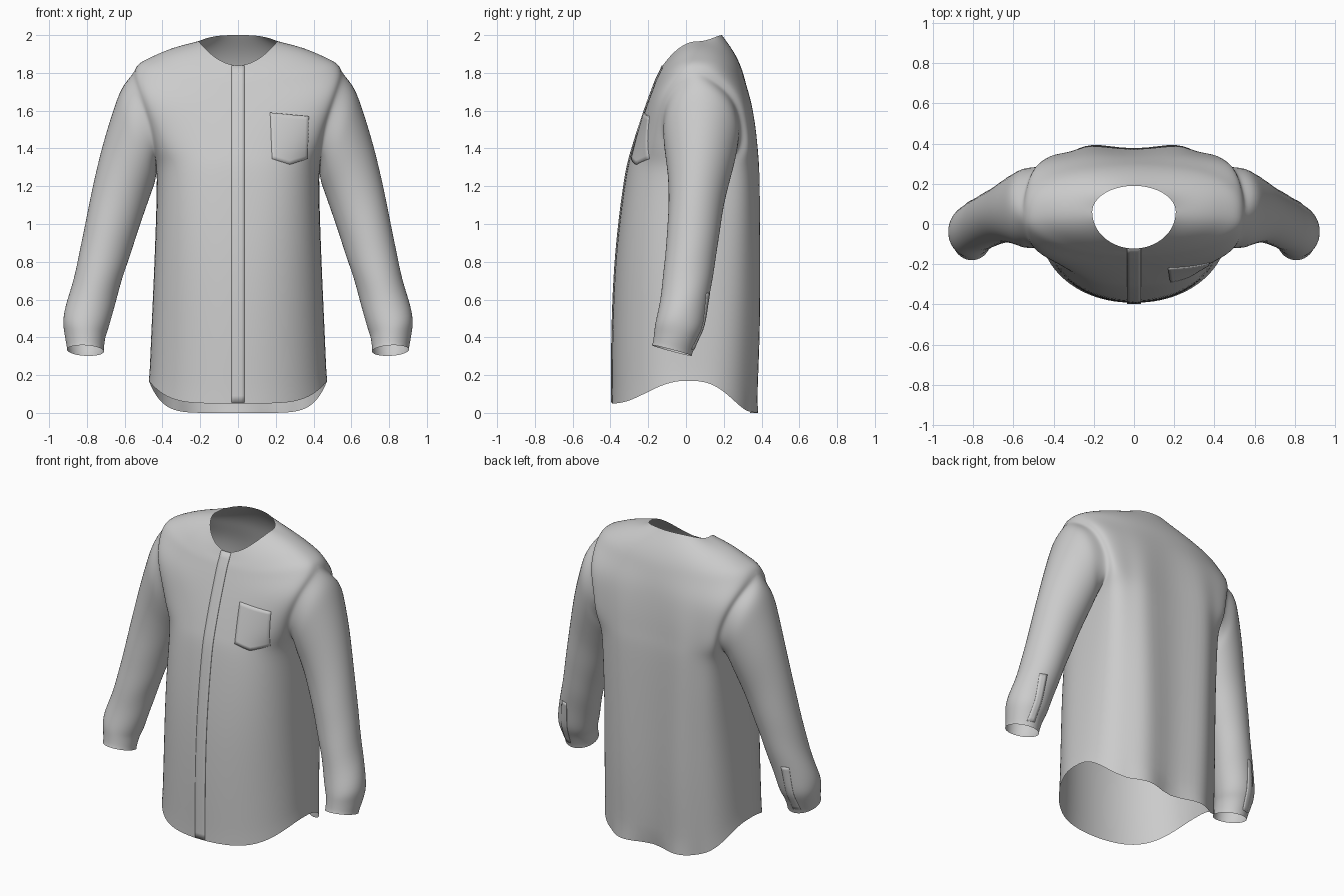
import bpy, bmesh, math
from mathutils import Vector
from mathutils.bvhtree import BVHTree

if "Cube" in bpy.data.objects:
    bpy.data.objects.remove(bpy.data.objects["Cube"])

SUB, ARC = 6, 24


def catmull(keys, sub=SUB):
    """Smooth in-between rows for a list of n-dimensional key rows."""
    k = [Vector(r) for r in keys]
    out = []
    for i in range(len(k) - 1):
        a, b = k[max(i - 1, 0)], k[i]
        c, d = k[i + 1], k[min(i + 2, len(k) - 1)]
        for s in range(sub):
            t = s / sub
            out.append(0.5 * (2 * b + (c - a) * t + (2 * a - 5 * b + 4 * c - d) * t * t
                              + (3 * b - a - 3 * c + d) * t ** 3))
    return out + [k[-1]]


def skin(bm, rows, closed=False):
    """Skin a list of equal-length point rows."""
    vs = [[bm.verts.new(p) for p in r] for r in rows]
    n = len(rows[0])
    for a, b in zip(vs, vs[1:]):
        for i in range(n if closed else n - 1):
            j = (i + 1) % n
            bm.faces.new((a[i], a[j], b[j], b[i]))


def relax(bm, steps):
    """Soften the cloth, holding the open edges and the centre plane."""
    move = [v for v in bm.verts if all(
        not e.is_boundary or max(abs(w.co.x) for w in e.verts) < 1e-4 for e in v.link_edges)]
    centre = [v for v in move if abs(v.co.x) < 1e-4]
    for _ in range(steps):
        bmesh.ops.smooth_vert(bm, verts=move, factor=.5, use_axis_x=True,
                              use_axis_y=True, use_axis_z=True)
        for v in centre:
            v.co.x = 0


def finish(name, bm, mirror, steps=0):
    """Weld, smooth and optionally mirror; returns a tree for ray casts."""
    bmesh.ops.remove_doubles(bm, verts=bm.verts, dist=1e-5)
    bmesh.ops.recalc_face_normals(bm, faces=bm.faces)
    relax(bm, steps)
    tree = BVHTree.FromBMesh(bm)
    me = bpy.data.meshes.new(name)
    bm.to_mesh(me)
    bm.free()
    for p in me.polygons:
        p.use_smooth = True
    ob = bpy.data.objects.new(name, me)
    bpy.context.collection.objects.link(ob)
    if mirror:
        ob.modifiers.new("mirror", 'MIRROR').merge_threshold = 0.0005
    return tree


# Torso levels: half width, side z, armhole front y, armhole back y,
# front y, front z, back y, back z, front squareness, back squareness
levels = catmull([
    (.472, .17, 0, 0, -.392, .05, .365, 0, 2.1, 3),
    (.46, .45, 0, 0, -.392, .42, .382, .42, 2.1, 3.2),
    (.442, .85, .01, .01, -.372, .85, .382, .85, 2.3, 3.7),
    (.43, 1.24, .09, .09, -.322, 1.25, .375, 1.25, 2.7, 4.3),
    (.437, 1.38, -.07, .27, -.29, 1.38, .367, 1.38, 2.3, 4),
    (.46, 1.52, -.12, .285, -.25, 1.51, .358, 1.52, 2.1, 3.4),
    (.517, 1.69, -.09, .23, -.205, 1.64, .34, 1.66, 2.1, 2.7),
    (.553, 1.825, .04, .04, -.172, 1.73, .312, 1.77, 2.1, 2.5),
    (.46, 1.885, .055, .055, -.156, 1.77, .285, 1.85, 2.1, 2.4),
    (.34, 1.935, .06, .06, -.14, 1.80, .245, 1.925, 2.1, 2.2),
    (.208, 1.967, .06, .06, -.122, 1.84, .19, 2.0, 2, 2)])
PIT, TIP = 3 * SUB, 7 * SUB
for i, r in enumerate(levels):
    if not PIT < i < TIP:
        r[2] = r[3] = (r[2] + r[3]) / 2


def arc(r, back):
    """Quarter cross-section from the centre line to the side."""
    w, zs = r[0], r[1]
    ys, yc, zc = (r[3], r[6], r[7]) if back else (r[2], r[4], r[5])
    e = 2 / (r[9] if back else r[8])
    pts = []
    for i in range(ARC + 1):
        t = math.pi / 2 * i / ARC
        q = math.sin(t) ** e
        y = ys if i == ARC else ys + (yc - ys) * math.cos(t) ** e
        if zs < 1:
            power = 7 if back else 5
        else:
            power = 3 if back else 2
        z = zc + (zs - zc) * q ** power
        if back and w * q < .315:  # hanging folds
            amp = .026 * min(max((1.8 - z) / .5, 0), 1)
            y -= amp * math.cos(2 * math.pi * w * q / .42)
        pts.append(Vector((w * q, y, z)))
    return pts


# Shirt body: front and back panels, joined except along the armhole
bm = bmesh.new()
for back in (False, True):
    skin(bm, [arc(r, back) for r in levels])

# Sleeves: start on the armhole edge, then tilted ellipses down to the cuff
hole = levels[PIT:TIP + 1]
n = len(hole) - 1
start = [Vector((r[0], r[2], r[1])) for r in hole]
start += [Vector((r[0], r[3], r[1])) for r in hole[-2:0:-1]]
# outer x, outer z, inner x, inner z, front y, back y, cuff tilt
rings = [(.618, 1.725, .437, 1.22, -.125, .285, 0),
         (.668, 1.59, .45, 1.18, -.115, .27, 0),
         (.722, 1.41, .475, 1.11, -.10, .24, 0),
         (.772, 1.20, .52, .98, -.095, .20, 0),
         (.822, .95, .58, .80, -.11, .17, 0),
         (.872, .71, .637, .62, -.13, .135, 0),
         (.93, .51, .68, .45, -.16, .10, .01),
         (.92, .41, .70, .40, -.17, .065, .02),
         (.905, .335, .71, .325, -.18, .03, .028)]
keys = [start]
for ox, oz, ix, iz, yf, yb, tilt in rings:
    ring = []
    for i in range(2 * n):
        c, s = math.cos(math.pi * i / n), math.sin(math.pi * i / n)
        ring.append(Vector(((ox + ix) / 2 - c * (ox - ix) / 2,
                            (yf + yb) / 2 - s * (yb - yf) / 2,
                            (oz + iz) / 2 - c * (oz - iz) / 2 + s * tilt)))
    keys.append(ring)
cols = [catmull([k[i] for k in keys]) for i in range(2 * n)]
rows = [list(r) for r in zip(*cols)]
for r in rows:  # soft creases round elbow and wrist
    mid = sum(r, Vector()) / len(r)
    for i, p in enumerate(r):
        f = min(max((1.1 - p.z) / .4, 0), 1) * min(max((p.z - .36) / .1, 0), 1)
        k = .025 * f * math.sin(p.z * 24 + 3 * math.sin(math.pi * i / n))
        r[i] = p + (p - mid) * k
skin(bm, rows, closed=True)
shirt_tree = finish("shirt_body_and_sleeves", bm, True, 12)


def patch(name, shape, nu, nv, side, lift, mirror):
    """Thin raised cloth piece laid onto the shirt, with turned-down edges."""
    rows = []
    for j in range(nv + 3):
        v = min(max((j - 1) / nv, 0), 1)
        row = []
        for i in range(nu + 3):
            u = min(max((i - 1) / nu, 0), 1)
            x, z = shape(u, v)
            o = Vector((max(abs(x), .001), side * 3, z))
            hit = shirt_tree.ray_cast(o, Vector((0, -side, 0)))[0]
            if hit is None:
                hit = shirt_tree.find_nearest(Vector((o.x, side * .2, z)))[0]
            edge = i in (0, nu + 2) or j in (0, nv + 2)
            row.append(Vector((x, hit.y + side * (0.001 if edge else lift), z)))
        rows.append(row)
    pm = bmesh.new()
    skin(pm, rows)
    finish(name, pm, mirror)


def pocket(u, v):
    lo = 1.345 - .03 * (1 - abs(2 * u - 1))
    return .17 + .01 * (1 - v) + (.19 + .015 * v) * u, lo + (1.59 - .02 * u - lo) * v


# Button placket down the front
patch("button_placket", lambda u, v: (-.035 + .07 * u, .055 + 1.783 * v),
      4, 50, -1, .006, False)
# Chest pocket with a pointed lower edge
patch("chest_pocket", pocket, 12, 12, -1, .008, False)
# Slit facing above each cuff
patch("cuff_placket", lambda u, v: (.81 - .03 * v + .045 * u, .335 + .3 * v),
      3, 14, 1, .004, True)
